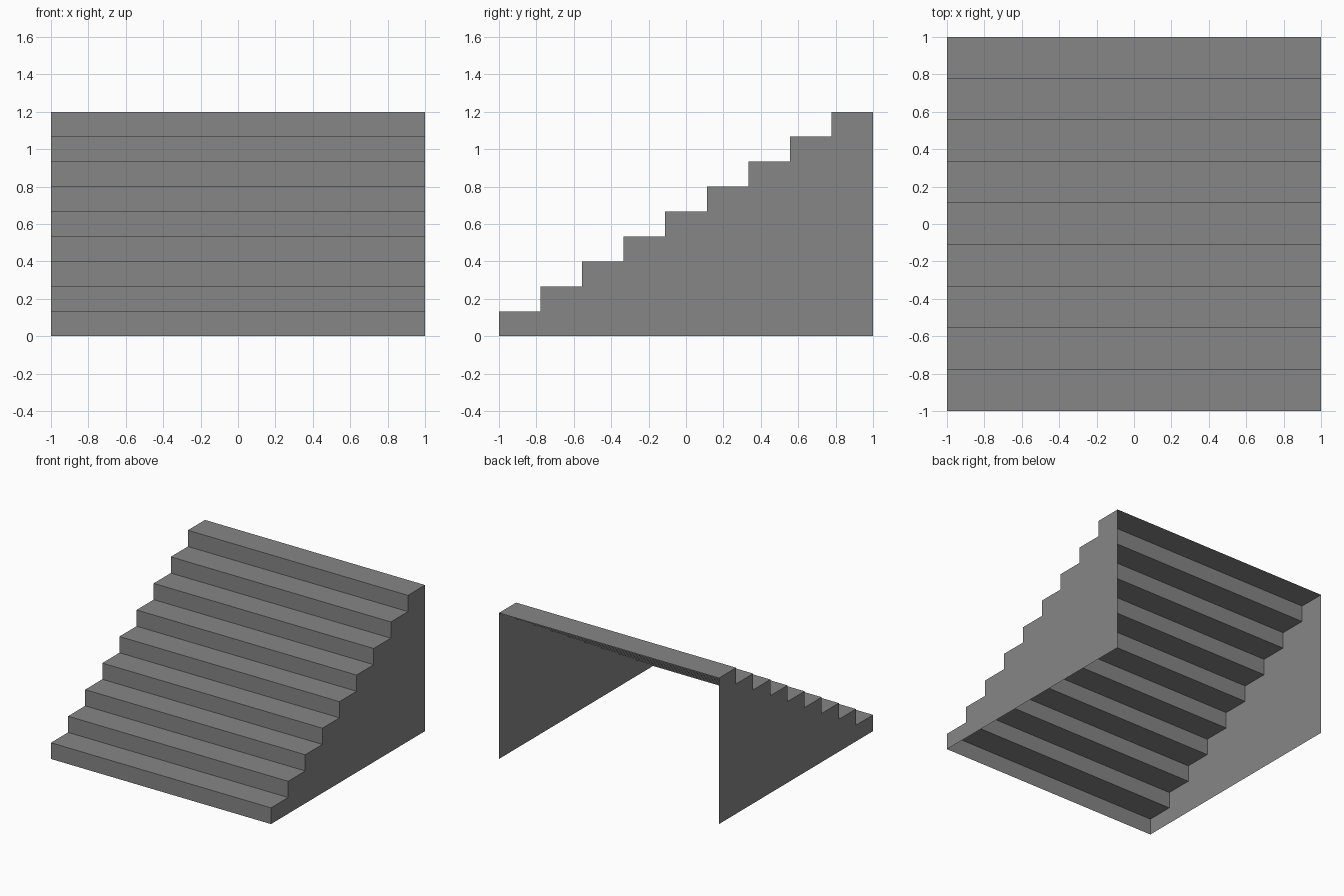
import bpy

STEPS = 9
HALF = 1.0
RUN = 2.0 / STEPS
RISE = 1.2 / STEPS

old = bpy.data.objects.get("Cube")
if old:
    bpy.data.objects.remove(old, do_unlink=True)

# Plain grey
grey = bpy.data.materials.new("grey")
grey.use_nodes = True
colour = (0.24, 0.24, 0.24, 1)
grey.diffuse_color = colour
grey.node_tree.nodes["Principled BSDF"].inputs["Base Color"].default_value = colour


def add_part(name, verts, faces):
    mesh = bpy.data.meshes.new(name)
    mesh.from_pydata(verts, [], faces)
    mesh.materials.append(grey)
    obj = bpy.data.objects.new(name, mesh)
    bpy.context.collection.objects.link(obj)
    return obj


# Zigzag profile from the front foot to the top back edge
profile = [(-HALF, 0)]
for i in range(STEPS):
    y = -HALF + i * RUN
    z = (i + 1) * RISE
    profile += [(y, z), (y + RUN, z)]

# Open sheet of risers and treads, facing forward and up
n = len(profile)
verts = [(x, y, z) for x in (-HALF, HALF) for y, z in profile]
faces = [(i, i + n, i + n + 1, i + 1) for i in range(n - 1)]
add_part("stair_treads_and_risers", verts, faces)

# Thin side panels; the back and underside stay open
outline = profile + [(HALF, 0)]
for name, x in (("left_side_panel", HALF), ("right_side_panel", -HALF)):
    loop = list(range(len(outline)))
    if x > 0:
        loop.reverse()
    add_part(name, [(x, y, z) for y, z in outline], [loop])
